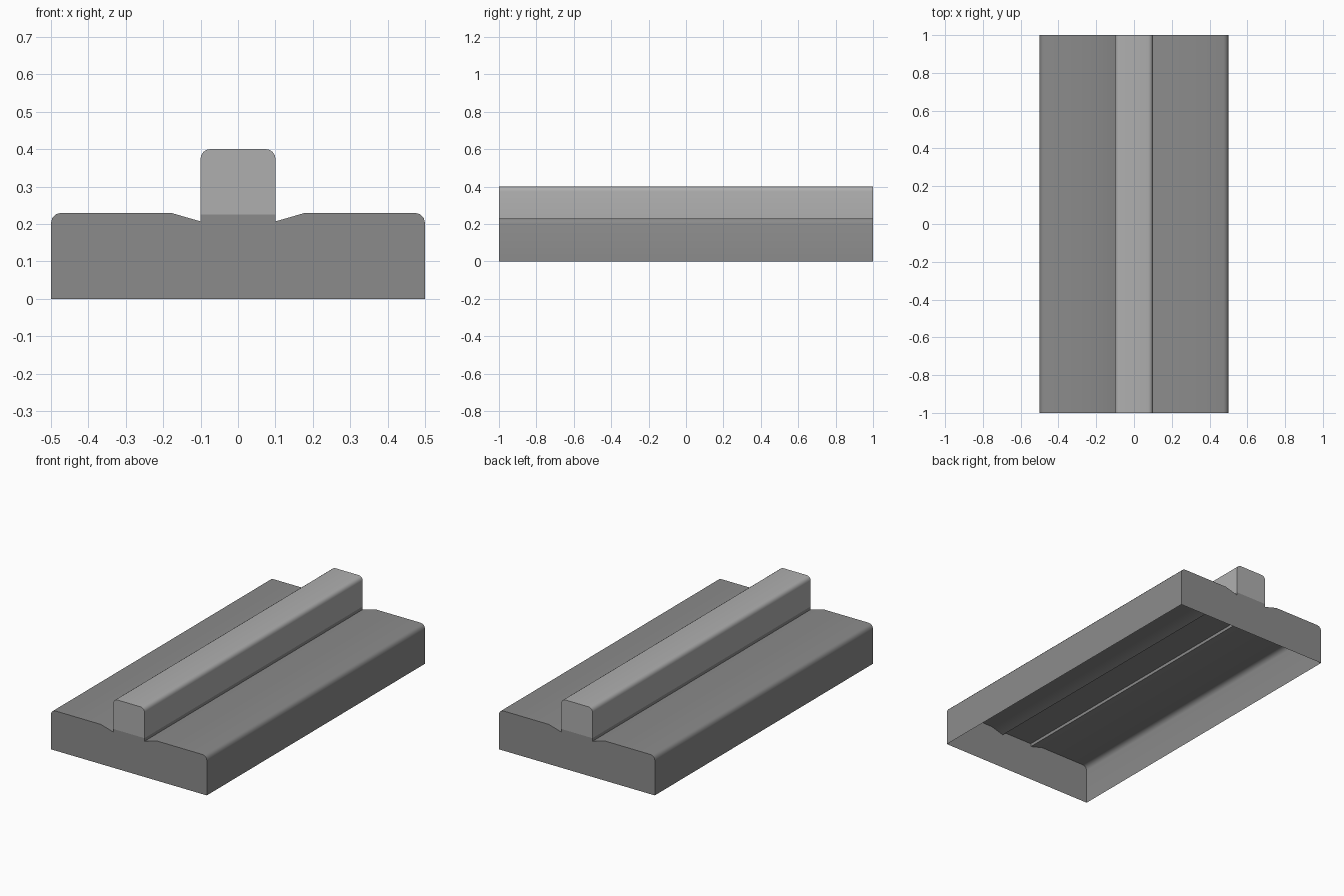
import bpy, bmesh, math

if "Cube" in bpy.data.objects:
    bpy.data.objects.remove(bpy.data.objects["Cube"])

# Flat colours
def colour(name, v):
    m = bpy.data.materials.new(name)
    m.diffuse_color = (v, v, v, 1)
    m.use_nodes = True
    m.node_tree.nodes["Principled BSDF"].inputs["Base Color"].default_value = m.diffuse_color
    return m

dark_grey = colour("dark grey", 0.26)
light_grey = colour("light grey", 0.43)


def extrude_open(name, half, mat, smooth):
    """Mirror a half profile (x, z), run it along y and cap both ends; bottom stays open."""
    profile = half + [(-x, z) for x, z in reversed(half)]
    bm = bmesh.new()
    front = [bm.verts.new((x, -1, z)) for x, z in profile]
    back = [bm.verts.new((x, 1, z)) for x, z in profile]
    for i in range(len(profile) - 1):
        bm.faces.new((front[i], back[i], back[i + 1], front[i + 1]))
    bm.faces.new(front)
    bm.faces.new(list(reversed(back)))
    bmesh.ops.recalc_face_normals(bm, faces=bm.faces)
    # make sure the end caps look outward
    if max(bm.faces, key=lambda f: f.calc_center_median().y).normal.y < 0:
        bmesh.ops.reverse_faces(bm, faces=bm.faces)
    me = bpy.data.meshes.new(name)
    bm.to_mesh(me)
    bm.free()
    me.materials.append(mat)
    ob = bpy.data.objects.new(name, me)
    bpy.context.collection.objects.link(ob)
    bpy.context.view_layer.objects.active = ob
    ob.select_set(True)
    bpy.ops.object.shade_smooth_by_angle(angle=math.radians(smooth))
    ob.select_set(False)


def corner(x, z, r, n):
    """Rounded outer corner, from the side up to the top."""
    return [(x - r + r * math.cos(a), z - r + r * math.sin(a))
            for a in (math.pi / 2 * i / n for i in range(n + 1))]


# Hollow base slab with shoulders sloping down to the rail
extrude_open("base", [(0.5, 0)] + corner(0.5, 0.23, 0.027, 3)
             + [(0.18, 0.23), (0.1, 0.207), (0.1, 0.225)], dark_grey, 40)

# Raised centre rail with rounded top edges
extrude_open("rail", [(0.1, 0.225)] + corner(0.1, 0.4, 0.025, 4), light_grey, 40)
